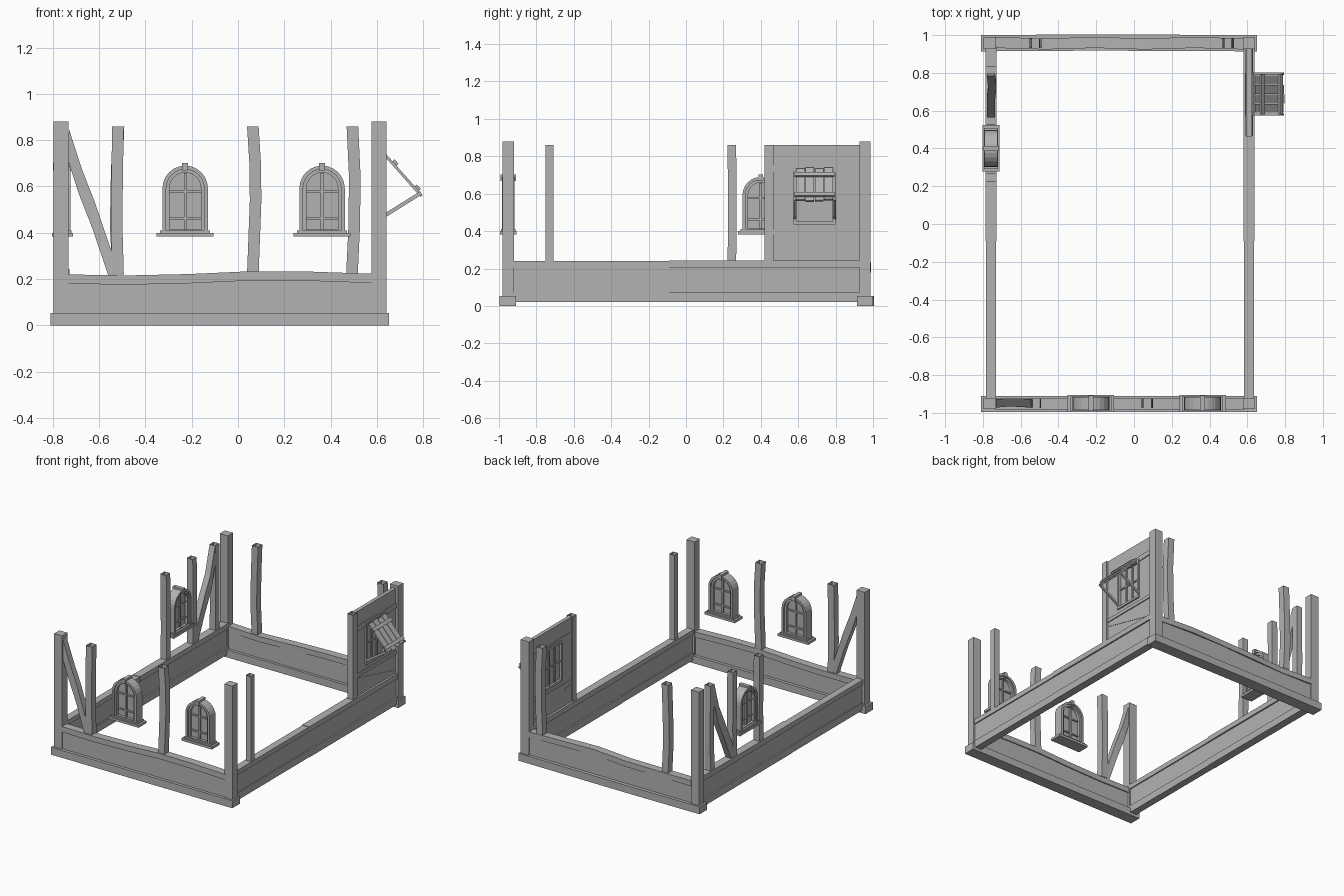
import bpy, bmesh, math
from mathutils import Matrix, Vector

old = bpy.data.objects.get("Cube")
if old:
    bpy.data.objects.remove(old)

mat = bpy.data.materials.new("plain grey")
mat.use_nodes = True
GREY = (0.45, 0.45, 0.45, 1)
mat.diffuse_color = GREY
mat.node_tree.nodes["Principled BSDF"].inputs["Base Color"].default_value = GREY


def finish(name, bm, matrix=None):
    if matrix:
        bm.transform(matrix)
    bmesh.ops.recalc_face_normals(bm, faces=bm.faces)
    me = bpy.data.meshes.new(name)
    bm.to_mesh(me)
    bm.free()
    me.materials.append(mat)
    ob = bpy.data.objects.new(name, me)
    bpy.context.collection.objects.link(ob)
    return ob


def add_box(bm, x, y, z):
    m = Matrix.LocRotScale(
        Vector([(a + b) / 2 for a, b in (x, y, z)]), None,
        Vector([b - a for a, b in (x, y, z)]))
    bmesh.ops.create_cube(bm, size=1, matrix=m)


def box(name, x, y, z):
    bm = bmesh.new()
    add_box(bm, x, y, z)
    return finish(name, bm)


def timber(name, points, u, v, open_end=False):
    """Square timber lofted through points; u and v are half-size vectors."""
    bm = bmesh.new()
    u, v = Vector(u), Vector(v)
    rings = [[bm.verts.new(Vector(p) + a * u + b * v)
              for a, b in ((-1, -1), (1, -1), (1, 1), (-1, 1))] for p in points]
    for r, s in zip(rings, rings[1:]):
        for i in range(4):
            j = (i + 1) % 4
            bm.faces.new((r[i], r[j], s[j], s[i]))
    bm.faces.new(rings[0])
    if not open_end:
        bm.faces.new(rings[-1])
    return finish(name, bm)


def post(name, x, y, bend=(0, 0, 0, 0), along="x", bottom=0.22, top=0.86, half=0.025):
    pts = []
    for i, b in enumerate(bend):
        z = bottom + (top - bottom) * i / (len(bend) - 1)
        pts.append((x + b, y, z) if along == "x" else (x, y + b, z))
    return timber(name, pts, (half, 0, 0), (0, half, 0), True)


# Corner posts
for x, sx in ((-0.762, "right"), (0.61, "left")):
    for y, sy in ((-0.95, "front"), (0.957, "back")):
        box(f"{sy}_{sx}_corner_post", (x - 0.034, x + 0.031), (y - 0.03, y + 0.03), (0.04, 0.88))

# Front and back low walls: sill, recessed infill and wavy rail
for y, side, shift in ((-0.953, "front", 0), (0.957, "back", 0.004)):
    timber(f"{side}_sill", [(-0.81, y, 0.027), (-0.2, y + shift, 0.027), (0.652, y, 0.027)],
           (0, 0.043, 0), (0, 0, 0.027))
    box(f"{side}_infill", (-0.74, 0.59), (y - 0.021, y + 0.021), (0.05, 0.21))
    heights = (0.2, 0.196, 0.202, 0.214, 0.212, 0.203)
    rail = [(-0.735 + i * 0.264, y + shift * (-1) ** i, z) for i, z in enumerate(heights)]
    timber(f"{side}_rail", rail, (0, 0.029, 0), (0, 0, 0.02))

# Side low walls, each made of two lengths of timber
for x, side in ((-0.757, "right"), (0.608, "left")):
    box(f"{side}_infill", (x - 0.018, x + 0.018), (-0.93, 0.94), (0.06, 0.215))
    for part, y0, y1, half in (("front", -0.93, -0.09, 0.026), ("back", -0.09, 0.94, 0.029)):
        for kind, z0, z1 in (("sill", 0.02, 0.073), ("rail", 0.205, 0.24)):
            lift = 0.003 if part == "back" else 0
            box(f"{side}_{part}_{kind}", (x - half, x + half), (y0, y1), (z0, z1 + lift * (kind == "rail")))

# Free-standing crooked studs
post("front_stud_right", -0.518, -0.95, (0, -0.006, -0.004, 0))
post("front_stud_middle", 0.066, -0.95, (-0.002, 0.004, 0.01, 0.008, -0.002))
post("back_stud_right", -0.52, 0.957, (0.002, -0.008, -0.004, 0.004))
post("back_stud_left", 0.492, 0.957, (0, 0.01, 0.012, 0.002))
post("left_stud_front", 0.61, -0.73, along="y", half=0.021, bottom=0.23)
post("left_stud_back", 0.61, 0.445, along="y", half=0.024, bottom=0.23)
for label, y in (("front", 0.245), ("middle", 0.55), ("back", 0.81)):
    post(f"right_stud_{label}", -0.757, y, (0, 0.003, 0.002, 0), "y", half=0.023, bottom=0.23)

# Diagonal braces
timber("front_brace", [(-0.735, -0.95, 0.79), (-0.68, -0.945, 0.62), (-0.625, -0.945, 0.48), (-0.54, -0.95, 0.23)],
       (0, 0.022, 0), (0.006, 0, 0.055))
timber("right_brace", [(-0.757, 0.79, 0.8), (-0.75, 0.73, 0.62), (-0.757, 0.67, 0.48), (-0.757, 0.57, 0.26)],
       (0.022, 0, 0), (0, -0.006, 0.055))


# Arched windows
def arch(half, bottom, spring, steps=12):
    pts = [(-half, bottom)]
    pts += [(-half * math.cos(math.pi * i / steps), spring + half * math.sin(math.pi * i / steps))
            for i in range(steps + 1)]
    return pts + [(half, bottom)]


def add_ring(bm, outer, inner, depth):
    loops = [[bm.verts.new((u, y, z)) for u, z in pts]
             for pts, y in ((outer, -depth), (inner, -depth), (inner, depth), (outer, depth))]
    n = len(outer)
    for a, b in zip(loops, loops[1:] + loops[:1]):
        for i in range(n):
            j = (i + 1) % n
            bm.faces.new((a[i], a[j], b[j], b[i]))


def arched_window(name, matrix):
    spring = 0.592
    edge, mid, inner = arch(0.098, 0.4, spring), arch(0.082, 0.4, spring), arch(0.068, 0.415, spring)
    bm = bmesh.new()
    add_ring(bm, edge, mid, 0.034)
    add_ring(bm, mid, inner, 0.024)
    finish(name + "_frame", bm, matrix)

    bm = bmesh.new()
    sheets = [[bm.verts.new((u, y, z)) for u, z in inner] for y in (-0.004, 0.004)]
    for s in sheets:
        bm.faces.new(s)
    finish(name + "_glass", bm, matrix)

    bm = bmesh.new()
    add_box(bm, (-0.006, 0.006), (-0.014, 0.014), (0.412, 0.658))
    for z in (0.463, 0.577):
        add_box(bm, (-0.07, 0.07), (-0.013, 0.013), (z - 0.005, z + 0.005))
    finish(name + "_glazing_bars", bm, matrix)

    bm = bmesh.new()
    add_box(bm, (-0.123, 0.123), (-0.045, 0.045), (0.383, 0.4))
    add_box(bm, (-0.108, 0.108), (-0.038, 0.038), (0.4, 0.41))
    add_box(bm, (-0.013, 0.013), (-0.041, 0.041), (0.668, 0.702))
    finish(name + "_sill_and_keystone", bm, matrix)


for x, label in ((-0.228, "right"), (0.363, "left")):
    arched_window(f"front_{label}_window", Matrix.Translation((x, -0.95, 0)))
arched_window("side_window", Matrix.Translation((-0.757, 0.4, 0)) @ Matrix.Rotation(-math.pi / 2, 4, "Z"))

# Half-timbered wall section on the left side, built around a window opening
wx = (0.595, 0.622)
bm = bmesh.new()
for y, z in (((0.46, 0.585), (0.235, 0.86)), ((0.79, 0.935), (0.235, 0.86)),
             ((0.585, 0.79), (0.235, 0.44)), ((0.585, 0.79), (0.73, 0.86))):
    add_box(bm, wx, y, z)
finish("wall_infill", bm)
wall_x = 0.609
timber("wall_upper_rail", [(wall_x, 0.465, 0.735), (wall_x, 0.6, 0.738), (wall_x, 0.76, 0.73), (wall_x, 0.93, 0.738)],
       (0.019, 0, 0), (0, 0, 0.018))
box("wall_middle_rail", (0.59, 0.629), (0.465, 0.93), (0.383, 0.408))
timber("wall_brace", [(wall_x, 0.47, 0.365), (wall_x, 0.92, 0.255)], (0.016, 0, 0), (0, 0, 0.014))

# Square window in the wall
bm = bmesh.new()
fx = (0.588, 0.632)
for y in ((0.575, 0.592), (0.783, 0.8)):
    add_box(bm, fx, y, (0.435, 0.735))
for z in ((0.435, 0.452), (0.718, 0.735)):
    add_box(bm, fx, (0.592, 0.783), z)
for y in (0.655, 0.72):
    add_box(bm, (0.597, 0.621), (y - 0.005, y + 0.005), (0.452, 0.718))
add_box(bm, (0.597, 0.621), (0.592, 0.783), (0.58, 0.59))
finish("square_window_frame", bm)
box("square_window_glass", (0.605, 0.613), (0.592, 0.783), (0.452, 0.718))

# Propped-open shutter: planks and battens hinged at the top
slope = math.atan2(0.18, 0.16)
hinge = Matrix.Translation((0.636, 0.687, 0.735)) @ Matrix.Rotation(slope, 4, "Y")
bm = bmesh.new()
for i, (start, end) in enumerate(((0.004, 0.228), (0, 0.236), (0.006, 0.23), (0, 0.225))):
    y = -0.1 + i * 0.05
    add_box(bm, (start, end), (y + 0.002, y + 0.048), (-0.006, 0.006))
finish("shutter_planks", bm, hinge)
bm = bmesh.new()
for x in (0.04, 0.185):
    add_box(bm, (x, x + 0.026), (-0.108, 0.108), (0.006, 0.018))
finish("shutter_battens", bm, hinge)
for y, label in ((0.58, "front"), (0.795, "back")):
    timber(f"shutter_prop_{label}", [(0.63, y, 0.472), (0.79, y, 0.572)], (0, 0.006, 0), (-0.004, 0, 0.007))
